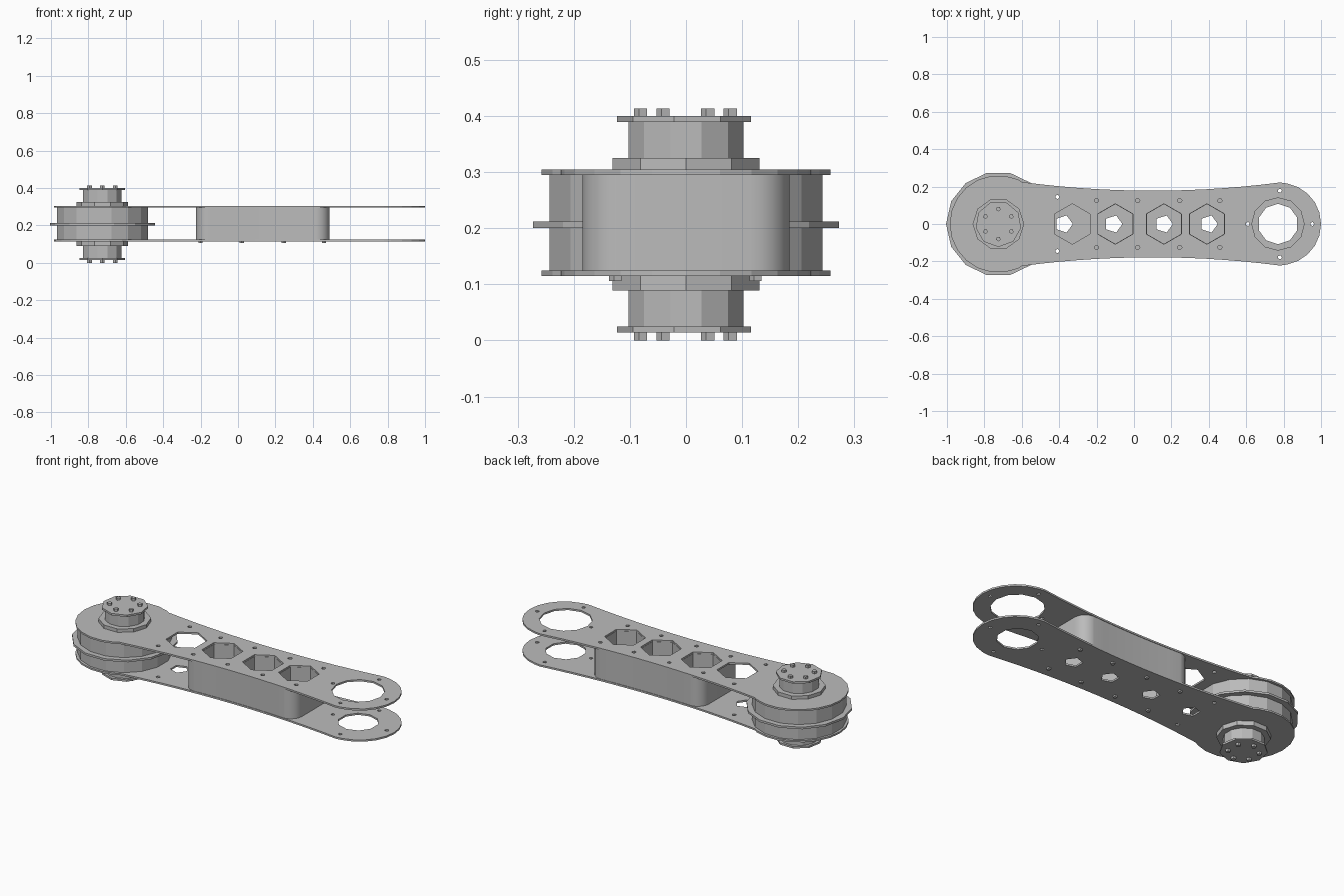
import bpy, bmesh, math
from mathutils import Matrix

if "Cube" in bpy.data.objects:
    bpy.data.objects.remove(bpy.data.objects["Cube"])

metal = bpy.data.materials.new("grey_metal")
metal.diffuse_color = (0.5, 0.5, 0.5, 1)
metal.use_nodes = True
metal.node_tree.nodes["Principled BSDF"].inputs["Base Color"].default_value = metal.diffuse_color

HUB_X, EYE_X = -0.725, 0.78


def arc(cx, cy, r, a0, a1, n):
    """Points along an arc, angles in degrees."""
    angles = [math.radians(a0 + (a1 - a0) * i / n) for i in range(n + 1)]
    return [(cx + r * math.cos(a), cy + r * math.sin(a)) for a in angles]


def polygon(cx, cy, r, sides, turn=0):
    return arc(cx, cy, r, turn, turn + 360, sides)[:-1]


def edge_y(x):
    """Waisted side of the link."""
    return 0.178 + 0.095 * (x - 0.1) ** 2


def add_mesh(name, bm, smooth=None):
    mesh = bpy.data.meshes.new(name)
    bm.to_mesh(mesh)
    bm.free()
    mesh.materials.clear()
    mesh.materials.append(metal)
    obj = bpy.data.objects.new(name, mesh)
    bpy.context.collection.objects.link(obj)
    if smooth:
        bpy.ops.object.select_all(action='DESELECT')
        obj.select_set(True)
        bpy.context.view_layer.objects.active = obj
        bpy.ops.object.shade_smooth_by_angle(angle=math.radians(smooth))
    return obj


def slab(name, loops, z0, z1, smooth=None):
    """Extrude an outline with holes (first loop is the outline)."""
    curve = bpy.data.curves.new(name + "_profile", 'CURVE')
    curve.dimensions = '2D'
    curve.fill_mode = 'BOTH'
    curve.extrude = (z1 - z0) / 2
    for loop in loops:
        s = curve.splines.new('POLY')
        s.points.add(len(loop) - 1)
        for p, (x, y) in zip(s.points, loop):
            p.co = (x, y, 0, 1)
        s.use_cyclic_u = True
    temp = bpy.data.objects.new(name + "_profile", curve)
    bpy.context.collection.objects.link(temp)
    graph = bpy.context.evaluated_depsgraph_get()
    mesh = bpy.data.meshes.new_from_object(temp.evaluated_get(graph))
    bm = bmesh.new()
    bm.from_mesh(mesh)
    bpy.data.objects.remove(temp)
    bpy.data.meshes.remove(mesh)
    bmesh.ops.remove_doubles(bm, verts=bm.verts, dist=1e-5)
    bmesh.ops.recalc_face_normals(bm, faces=bm.faces)
    bmesh.ops.translate(bm, verts=bm.verts, vec=(0, 0, (z0 + z1) / 2))
    for f in bm.faces:
        f.smooth = False
    return add_mesh(name, bm, smooth)


def discs(name, centres, r, z0, z1, sides):
    """One or more upright cylinders in one object."""
    bm = bmesh.new()
    for x, y in centres:
        m = Matrix.Translation((x, y, (z0 + z1) / 2)) @ Matrix.Rotation(math.pi / sides, 4, 'Z')
        bmesh.ops.create_cone(bm, cap_ends=True, segments=sides, radius1=r,
                              radius2=r, depth=z1 - z0, matrix=m)
    return add_mesh(name, bm)


# Outline shared by both side plates
xs = [-0.6 + 1.38 * i / 14 for i in range(15)]
upper = [(x, edge_y(x)) for x in xs]
lower = [(x, -y) for x, y in reversed(upper)]
plate = (upper + arc(EYE_X, 0, 0.22, 80, -80, 10) + lower
         + arc(HUB_X, 0, 0.26, -66, -294, 14))

# Screw positions along the link and around the eye
screws = [(x, s * 0.125) for x in (-0.2, 0.02, 0.245, 0.46) for s in (1, -1)]
eye_holes = [polygon(EYE_X + 0.172 * math.cos(a), 0.178 * math.sin(a), 0.011, 5)
             for a in (0, math.pi / 2, math.pi, 3 * math.pi / 2)]
hex_x = (-0.33, -0.1, 0.16, 0.39)
extra = [polygon(-0.41, s * 0.145, 0.012, 5) for s in (1, -1)]

# Plates
slab("top_plate",
     [plate, polygon(EYE_X - 0.01, 0, 0.14, 12)] + eye_holes + extra
     + [polygon(x, 0, 0.108, 6, 90) for x in hex_x]
     + [polygon(x, y, 0.012, 5) for x, y in screws],
     0.295, 0.305)
slab("bottom_plate",
     [plate, polygon(EYE_X - 0.01, 0, 0.108, 10, 18)] + eye_holes + extra
     + [polygon(x, 0, 0.048, 5) for x in (-0.375, -0.11, 0.16, 0.4)],
     0.115, 0.125)

# Spacer block between the plates, with rounded corners and hexagonal pockets
x0, x1, r = -0.225, 0.49, 0.07
sx = [x0 + r + (x1 - x0 - 2 * r) * i / 8 for i in range(9)]
side = [(x, edge_y(x) - 0.003) for x in sx]
yl, yr = side[0][1] - r, side[-1][1] - r
half = arc(x0 + r, yl, r, 180, 96, 5) + side + arc(x1 - r, yr, r, 84, 0, 5)
block = half + [(x, -y) for x, y in reversed(half)]
slab("spacer_block", [block] + [polygon(x, 0, 0.106, 6, 90) for x in hex_x[1:]],
     0.124, 0.296, smooth=35)

# Pulley drum with its middle flange
hub = [(HUB_X, 0)]
discs("pulley_drum", hub, 0.248, 0.124, 0.296, 16)
discs("pulley_flange", hub, 0.28, 0.2, 0.212, 14)

# Hub stack above and below the plates: collar, neck, cap, bolts
bolts = [(HUB_X + 0.08 * math.cos(a), 0.08 * math.sin(a))
         for a in [math.radians(30 + 60 * i) for i in range(6)]]
for label, collar, neck, cap, bolt in (
        ("top", (0.304, 0.325), (0.32, 0.39), (0.389, 0.4), (0.4, 0.413)),
        ("bottom", (0.089, 0.116), (0.024, 0.09), (0.014, 0.025), (0.0, 0.014))):
    discs(label + "_collar", hub, 0.138, *collar, 10)
    discs(label + "_neck", hub, 0.106, *neck, 12)
    discs(label + "_cap", hub, 0.123, *cap, 9)
    discs(label + "_bolts", bolts, 0.013, *bolt, 5)

# Screw heads under the bottom plate
discs("plate_screws", screws, 0.012, 0.106, 0.116, 5)
